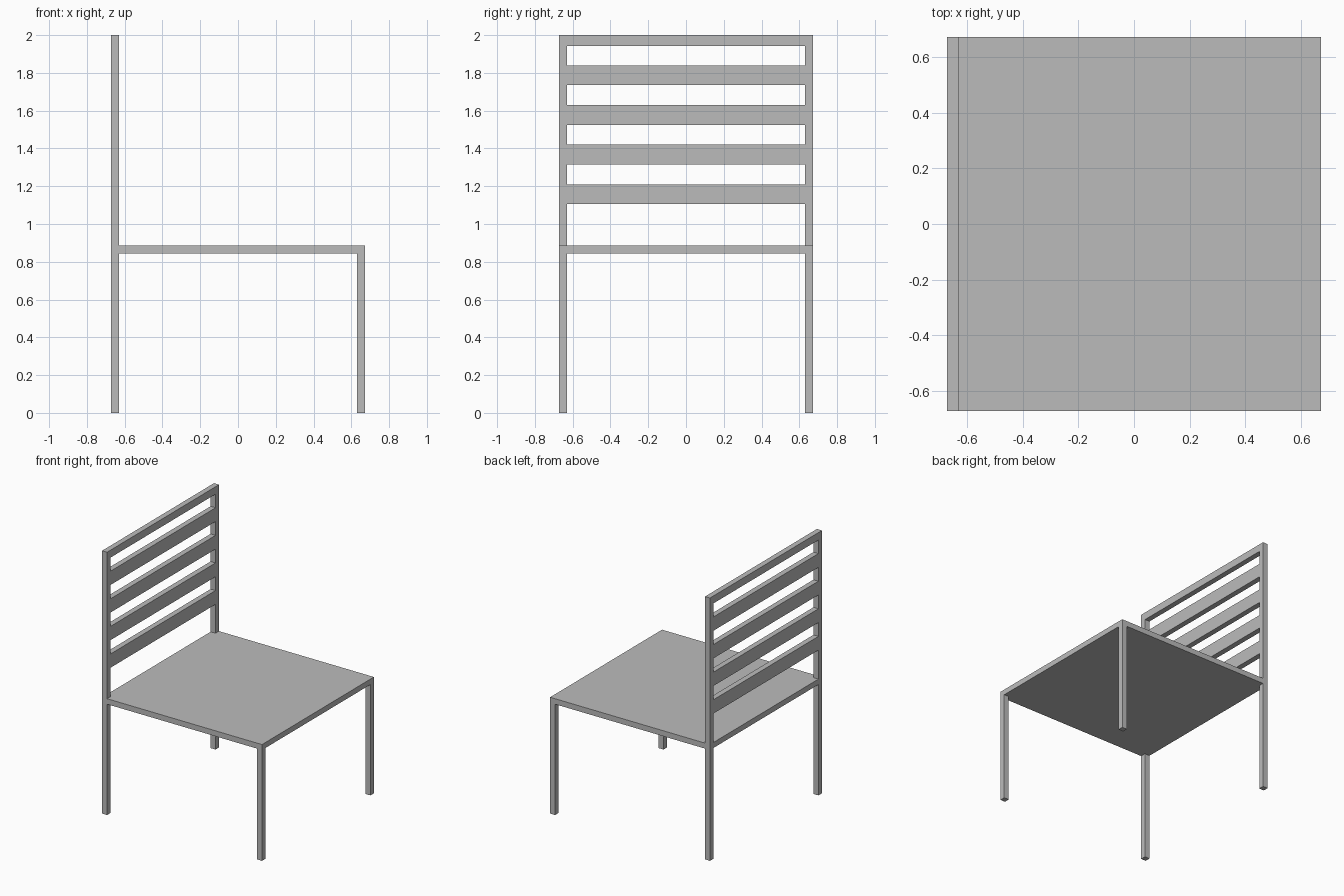
import bpy

# Remove the default cube
cube = bpy.data.objects.get("Cube")
if cube:
    bpy.data.objects.remove(cube, do_unlink=True)

HALF = 0.673       # half width of the chair
T = 0.042          # thickness of the square bars
SEAT_TOP = 0.885
HEIGHT = 2.0

grey = bpy.data.materials.new("plain_grey")
grey.use_nodes = True
colour = (0.5, 0.5, 0.5, 1)
grey.diffuse_color = colour
grey.node_tree.nodes["Principled BSDF"].inputs["Base Color"].default_value = colour


def box(name, low, high):
    """Axis-aligned box between two opposite corners."""
    bpy.ops.mesh.primitive_cube_add(size=1)
    ob = bpy.context.object
    ob.name = name
    ob.location = [(a + b) / 2 for a, b in zip(low, high)]
    ob.scale = [b - a for a, b in zip(low, high)]
    bpy.ops.object.transform_apply(location=True, rotation=False, scale=True)
    ob.data.materials.append(grey)
    return ob


inner = HALF - T

# Seat panel
box("seat", (-HALF, -HALF, SEAT_TOP - T), (HALF, HALF, SEAT_TOP))

# Legs, and posts that carry the backrest
for side, y in (("right", -HALF), ("left", inner)):
    for end, x in (("back", -HALF), ("front", inner)):
        box(f"{end}_leg_{side}", (x, y, 0), (x + T, y + T, SEAT_TOP - T))
    box(f"back_post_{side}", (-HALF, y, SEAT_TOP), (-inner, y + T, HEIGHT))

# Evenly spaced backrest slats
SLAT = 0.105
for i in range(4):
    z = 1.105 + i * 2 * SLAT
    box(f"back_slat_{i + 1}", (-HALF, -inner, z), (-inner, inner, z + SLAT))

# Narrow rail along the top
box("top_rail", (-HALF, -inner, 1.943), (-inner, inner, HEIGHT))
